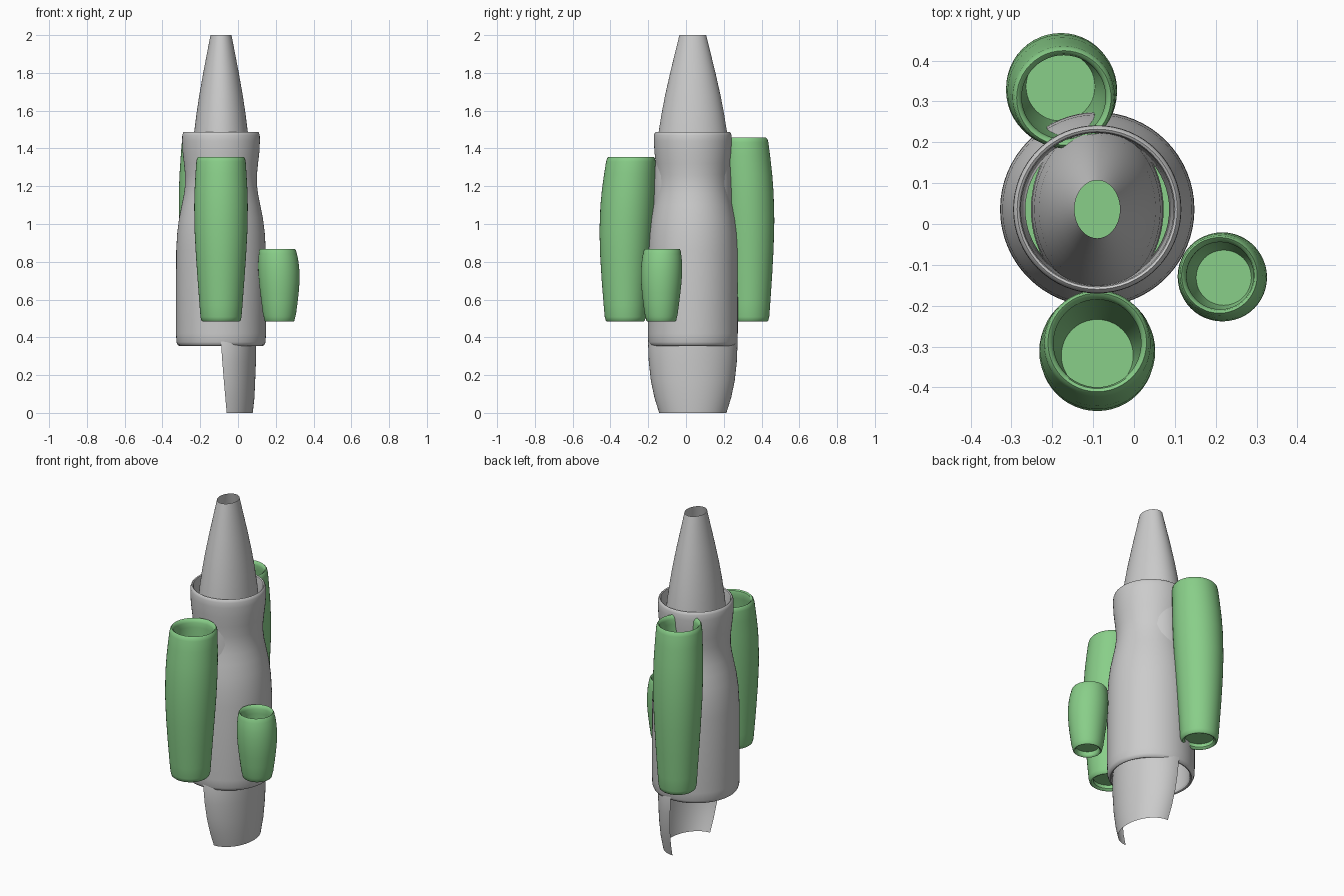
import bpy, bmesh, math

CX, CY = -0.09, 0.036          # axis of the main body

green = bpy.data.materials.new("green")
green.diffuse_color = (0.25, 0.62, 0.25, 1)


def loft(name, rings, mat=None, start=0.0, sweep=360.0, seg=64, cap_first=False, cap_last=False):
    """Skin elliptical rings given as (cx, cy, z, rx, ry)."""
    bm = bmesh.new()
    closed = sweep >= 360
    n = seg if closed else seg + 1
    rows = []
    for cx, cy, z, rx, ry in rings:
        row = []
        for i in range(n):
            a = math.radians(start + sweep * i / seg)
            row.append(bm.verts.new((cx + rx * math.cos(a), cy + ry * math.sin(a), z)))
        rows.append(row)
    for lo, hi in zip(rows, rows[1:]):
        for i in range(seg):
            j = (i + 1) % n
            bm.faces.new((lo[i], lo[j], hi[j], hi[i]))
    if cap_first:
        bm.faces.new(rows[0][::-1])
    if cap_last:
        bm.faces.new(rows[-1])
    me = bpy.data.meshes.new(name)
    bm.to_mesh(me)
    bm.free()
    me.shade_smooth()
    me.set_sharp_from_angle(angle=math.radians(40))
    if mat:
        me.materials.append(mat)
    ob = bpy.data.objects.new(name, me)
    bpy.context.collection.objects.link(ob)
    return ob


# Main body: hollow waisted sleeve with rounded lips
body = [(0.37, 0.210), (0.358, 0.214), (0.355, 0.221), (0.36, 0.230), (0.375, 0.236),
        (0.42, 0.238), (0.65, 0.238), (0.86, 0.237), (0.95, 0.232), (1.03, 0.222),
        (1.10, 0.208), (1.16, 0.196), (1.21, 0.190), (1.26, 0.190), (1.32, 0.196),
        (1.38, 0.203), (1.44, 0.206), (1.47, 0.205), (1.482, 0.201), (1.487, 0.196),
        (1.483, 0.190), (1.47, 0.187), (1.38, 0.186), (1.22, 0.176), (1.05, 0.20),
        (0.86, 0.214), (0.42, 0.214), (0.37, 0.210)]
loft("body_sleeve", [(CX, CY, z, r, r) for z, r in body])

# Inner plug seen through the open tip
loft("inner_plug", [(CX, CY, 0.62, 0.213, 0.213), (CX, CY, 0.64, 0.213, 0.213)],
     green, cap_first=True, cap_last=True)

# Tip: open elliptical cone, slightly bulging, reaching down into the sleeve
tip = [(1.10, 0.207), (1.22, 0.204), (1.34, 0.197), (1.48, 0.182), (1.58, 0.166),
       (1.68, 0.147), (1.80, 0.120), (2.0, 0.071)]
loft("tip_cone", [(CX, CY, z, r * 0.785, r) for z, r in tip])

# Tail: half shell under the sleeve, open towards -x
tail = [(-0.060, 0, 0.138, 0.178), (-0.067, 0.08, 0.154, 0.203), (-0.075, 0.17, 0.166, 0.222),
        (-0.083, 0.27, 0.178, 0.233), (-0.090, 0.375, 0.187, 0.237), (-0.092, 0.42, 0.188, 0.226)]
loft("tail_shell", [(cx, CY, z, rx, ry) for cx, z, rx, ry in tail], None, -90, 180, 40)

# Pods: leaning hollow barrels; (height fraction, offset, radius factor)
POD = [(0, 0.03, 0.58), (0, 0.01, 0.58), (0, 0.002, 0.63), (0, 0, 0.68), (0, 0.006, 0.73),
       (0, 0.025, 0.765), (0.1, 0, 0.80), (0.25, 0, 0.87), (0.4, 0, 0.935), (0.55, 0, 0.985),
       (0.7, 0, 1.0), (0.8, 0, 0.985), (0.9, 0, 0.95), (1, -0.025, 0.92), (1, -0.008, 0.895),
       (1, 0, 0.85), (1, -0.006, 0.79), (1, -0.022, 0.755), (1, -0.05, 0.77), (0.75, 0, 0.83),
       (0.5, 0, 0.80), (0.2, 0, 0.70), (0, 0.04, 0.62)]


def pod(name, x, y, r, z0, z1, lean):
    d = math.hypot(x - CX, y - CY)
    ux, uy = (x - CX) / d, (y - CY) / d
    rings = []
    for t, off, f in POD:
        z = z0 + t * (z1 - z0) + off
        u = (z - z0) / (z1 - z0)
        s = lean * (0.3 - 1.3 * max(0, u - 0.1) ** 2 / 0.81)   # outward at foot, inward at top
        s += lean * 0.4 * min(1, 2 * (1 - u)) * u
        rings.append((x + ux * s, y + uy * s, z, r * f, r * f))
    loft(name, rings, green, seg=48, cap_first=True, cap_last=True)


pod("front_pod", -0.09, -0.314, 0.142, 0.483, 1.355, 0.024)
pod("back_pod", -0.178, 0.330, 0.136, 0.483, 1.457, 0.022)
pod("side_pod", 0.217, -0.130, 0.109, 0.483, 0.867, 0.009)
